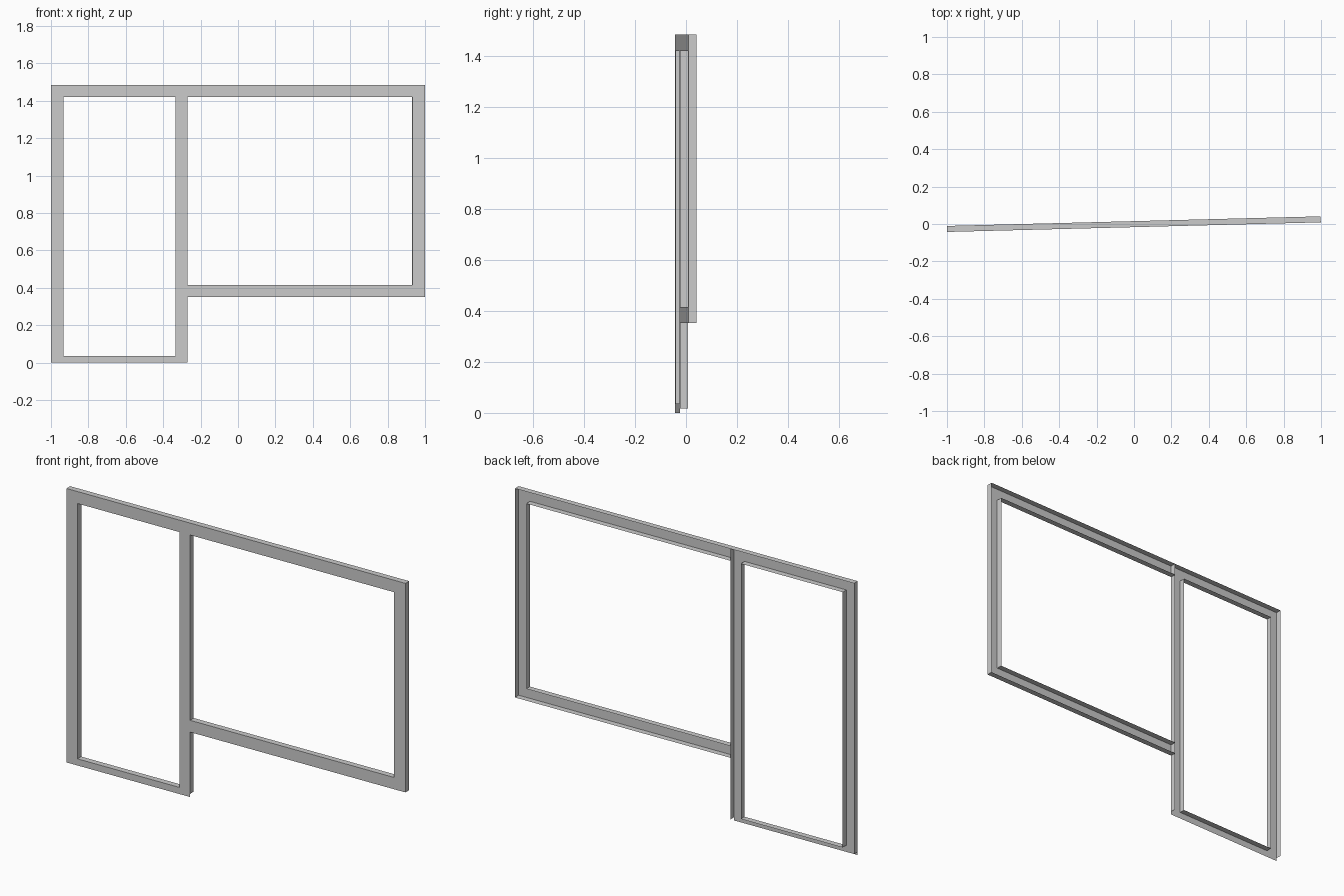
import bpy, bmesh, math

if "Cube" in bpy.data.objects:
    bpy.data.objects.remove(bpy.data.objects["Cube"])

# Key dimensions
DEPTH = 0.032
TURN = math.atan(0.0257)
Y0 = -0.0168                     # front plane at x = 0
L, R, TOP = -1.0, 0.999, 1.486
POST_L, POST_R = -0.333, -0.271
JAMB_L, JAMB_R = -0.934, 0.932
HEAD, SILL = 1.421, 0.036        # opening top, door sill top
WIN_B, WIN_S = 0.352, 0.416      # window rail bottom and top
LIP = 0.017                      # side returns stop above the floor


def make(name, rects=(), paths=()):
    """Thin sheet part: flat front rectangles plus returns folded back along paths."""
    bm = bmesh.new()
    for x0, x1, z0, z1 in rects:
        bm.faces.new([bm.verts.new((x, 0, z)) for x, z in
                      ((x0, z0), (x1, z0), (x1, z1), (x0, z1))])
    for path in paths:
        for (ax, az), (bx, bz) in zip(path, path[1:]):
            bm.faces.new([bm.verts.new(p) for p in
                          ((ax, 0, az), (bx, 0, bz), (bx, DEPTH, bz), (ax, DEPTH, az))])
    bmesh.ops.remove_doubles(bm, verts=bm.verts, dist=1e-5)
    me = bpy.data.meshes.new(name)
    bm.to_mesh(me)
    bm.free()
    ob = bpy.data.objects.new(name, me)
    ob.location.y = Y0
    ob.rotation_euler.z = TURN
    bpy.context.collection.objects.link(ob)


def loop(x0, x1, z0, z1):
    return [(x0, z0), (x1, z0), (x1, z1), (x0, z1), (x0, z0)]


# Door frame: jamb, head, post and sill, with opening reveal and open-backed side returns
make("door_frame",
     rects=[(L, JAMB_L, 0, TOP), (POST_L, POST_R, 0, TOP),
            (JAMB_L, POST_L, HEAD, TOP), (JAMB_L, POST_L, 0, SILL)],
     paths=[loop(JAMB_L, POST_L, SILL, HEAD),
            [(L, LIP), (L, TOP), (POST_R, TOP)]])

# Post return: the full-height divider between door and window
make("post_return", paths=[[(POST_R, TOP), (POST_R, LIP)]])

# Window frame: head, rail and right jamb, with reveal and outer return
make("window_frame",
     rects=[(POST_R, JAMB_R, HEAD, TOP), (POST_R, JAMB_R, WIN_B, WIN_S),
            (JAMB_R, R, WIN_B, TOP)],
     paths=[[(POST_R, WIN_S), (JAMB_R, WIN_S), (JAMB_R, HEAD), (POST_R, HEAD)],
            [(POST_R, TOP), (R, TOP), (R, WIN_B), (POST_R, WIN_B)]])
